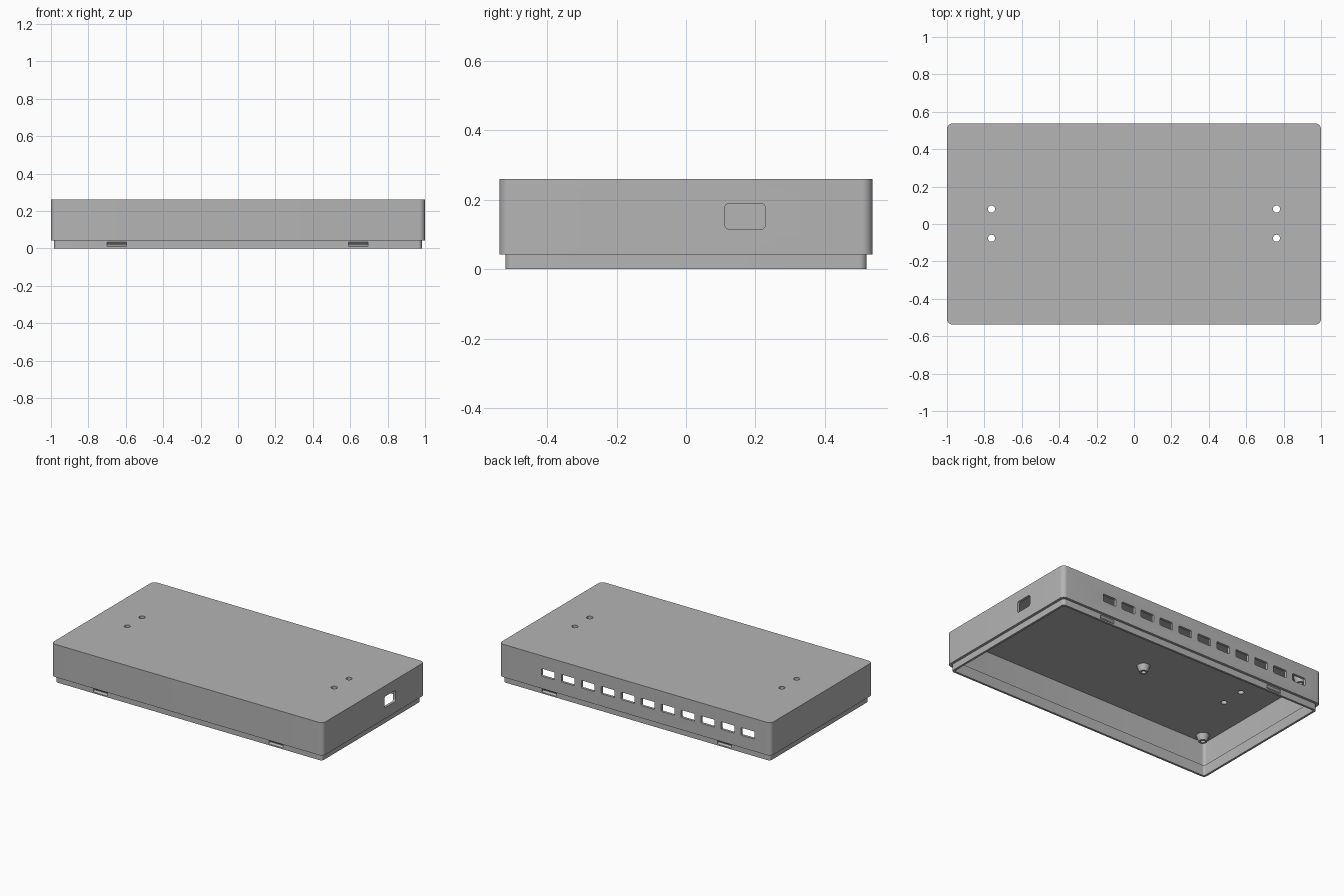
import bpy, bmesh, math
from mathutils import Matrix, Vector

if "Cube" in bpy.data.objects:
    bpy.data.objects.remove(bpy.data.objects["Cube"])

grey = bpy.data.materials.new("plain grey")
grey.diffuse_color = (0.46, 0.46, 0.46, 1)
grey.use_nodes = True
grey.node_tree.nodes["Principled BSDF"].inputs["Base Color"].default_value = grey.diffuse_color


def prism(bm, profile, direction):
    """Extrude a closed planar loop of points along a direction."""
    face = bm.faces.new([bm.verts.new(p) for p in profile])
    out = bmesh.ops.extrude_face_region(bm, geom=[face])
    verts = [v for v in out["geom"] if isinstance(v, bmesh.types.BMVert)]
    bmesh.ops.translate(bm, verts=verts, vec=Vector(direction))


def rounded_rect(hx, hy, r, steps=8):
    """Outline of a rectangle with rounded corners, centred on the origin."""
    pts = []
    for k, (sx, sy) in enumerate([(1, 1), (-1, 1), (-1, -1), (1, -1)]):
        for i in range(steps + 1):
            a = math.pi / 2 * (k + i / steps)
            pts.append((sx * (hx - r) + r * math.cos(a),
                        sy * (hy - r) + r * math.sin(a)))
    return pts


def slab(bm, hx, hy, r, z0, z1):
    prism(bm, [(x, y, z0) for x, y in rounded_rect(hx, hy, r)], (0, 0, z1 - z0))


def cylinder(bm, x, y, z0, z1, r0, r1, sides=24):
    bmesh.ops.create_cone(bm, cap_ends=True, segments=sides, radius1=r0, radius2=r1,
                          depth=z1 - z0,
                          matrix=Matrix.Translation((x, y, (z0 + z1) / 2)))


def finish(bm, name):
    bmesh.ops.recalc_face_normals(bm, faces=bm.faces)
    me = bpy.data.meshes.new(name)
    bm.to_mesh(me)
    bm.free()
    me.materials.append(grey)
    ob = bpy.data.objects.new(name, me)
    bpy.context.collection.objects.link(ob)
    return ob


def cut(ob, *cutters):
    """Subtract the cutters, then shade the part."""
    bpy.context.view_layer.objects.active = ob
    for c in cutters:
        m = ob.modifiers.new("cut", 'BOOLEAN')
        m.operation, m.solver, m.object = 'DIFFERENCE', 'EXACT', c
        bpy.ops.object.modifier_apply(modifier=m.name)
        bpy.data.objects.remove(c)
    bpy.ops.object.select_all(action='DESELECT')
    ob.select_set(True)
    bpy.ops.object.shade_smooth_by_angle(angle=math.radians(30))


HX, HY, TOP = 1.0, 0.537, 0.26
WALL, STEP, CEIL = 0.017, 0.042, 0.237

# Case shell: rounded box, open underneath
bm = bmesh.new()
slab(bm, HX, HY, 0.03, STEP, TOP)
shell = finish(bm, "case_shell")

bm = bmesh.new()
slab(bm, HX - WALL, HY - WALL, 0.02, -0.1, CEIL)
cavity = finish(bm, "cavity_cutter")

bm = bmesh.new()
# Row of eleven slots in the back wall
for i in range(11):
    x = 0.64 - 0.147 * i
    prism(bm, [(x + px, HY - 0.1, 0.149 + pz)
               for px, pz in rounded_rect(0.049, 0.025, 0.006, 3)], (0, 0.2, 0))
# Port in the right wall
prism(bm, [(HX - 0.1, 0.17 + py, 0.152 + pz)
           for py, pz in rounded_rect(0.058, 0.037, 0.012, 4)], (0.2, 0, 0))
# Two pairs of holes through the top
for x in (-0.762, 0.762):
    for y in (-0.076, 0.08):
        cylinder(bm, x, y, CEIL - 0.05, TOP + 0.05, 0.019, 0.019)
openings = finish(bm, "openings_cutter")
cut(shell, cavity, openings)

# Thin lip set inside the bottom of the shell
bm = bmesh.new()
slab(bm, HX - WALL, HY - WALL, 0.02, 0, 0.07)
lip = finish(bm, "bottom_lip")

bm = bmesh.new()
slab(bm, HX - WALL - 0.014, HY - WALL - 0.014, 0.012, -0.1, 0.2)
lip_hollow = finish(bm, "lip_cutter")

# V-shaped snap grooves, two on the front and two on the back
bm = bmesh.new()
face_y = HY - WALL
for x in (-0.648, 0.643):
    for s in (-1, 1):
        prism(bm, [(x - 0.052, s * (face_y + 0.002), 0.007),
                   (x - 0.052, s * (face_y - 0.010), 0.019),
                   (x - 0.052, s * (face_y - 0.010), 0.023),
                   (x - 0.052, s * (face_y + 0.002), 0.037)], (0.104, 0, 0))
grooves = finish(bm, "groove_cutter")
cut(lip, lip_hollow, grooves)

# Flared screw posts hanging from the ceiling, each with a blind hole
posts = [(-0.12, -0.055), (-0.92, -0.46), (-0.92, 0.44), (0.92, -0.46), (0.92, 0.44)]
for n, (x, y) in enumerate(posts):
    bm = bmesh.new()
    cylinder(bm, x, y, CEIL - 0.04, CEIL + 0.005, 0.026, 0.042)
    post = finish(bm, f"screw_post_{n + 1}")
    bm = bmesh.new()
    cylinder(bm, x, y, CEIL - 0.1, CEIL - 0.005, 0.014, 0.014)
    cut(post, finish(bm, "post_hole_cutter"))
